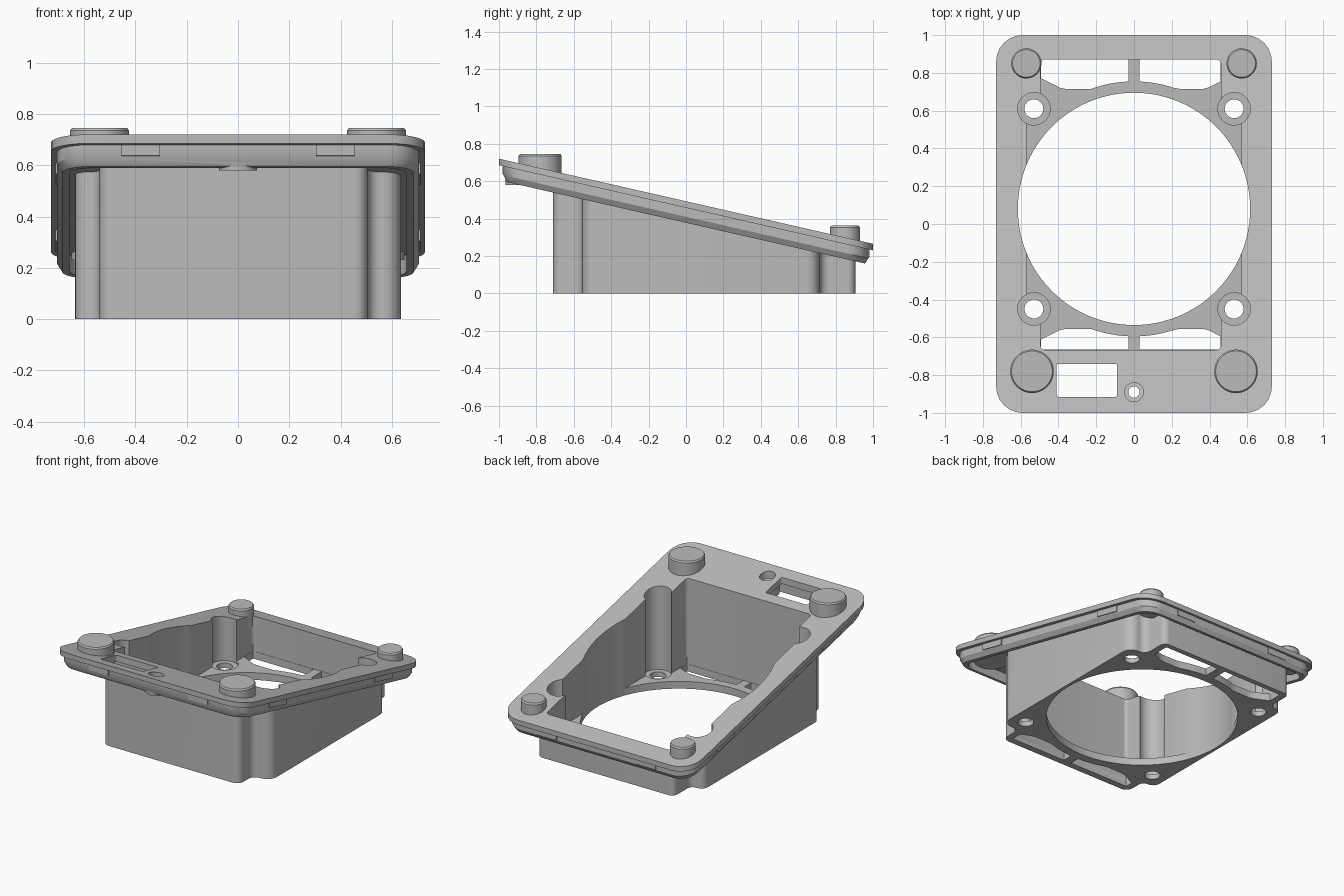
import bpy, bmesh, math
from mathutils import Vector

if "Cube" in bpy.data.objects:
    bpy.data.objects.remove(bpy.data.objects["Cube"])

grey = bpy.data.materials.new("light_grey")
grey.diffuse_color = (0.50, 0.50, 0.50, 1)
grey.use_nodes = True
grey.node_tree.nodes["Principled BSDF"].inputs["Base Color"].default_value = grey.diffuse_color


def slope(off):
    """Height of the sloped plate top, lowered by an offset."""
    return lambda y: 0.4925 - 0.2275 * y + off


def flat(z):
    return lambda y: z


def rounded(corners, n=6):
    """Outline from (x, y, radius) corners, convex or concave."""
    out = []
    for i, (x, y, r) in enumerate(corners):
        p = Vector((x, y))
        a = (Vector(corners[i - 1][:2]) - p).normalized()
        b = (Vector(corners[(i + 1) % len(corners)][:2]) - p).normalized()
        if r == 0:
            out.append(p)
            continue
        c = p + (a + b) * r          # right-angled corners
        for k in range(n + 1):
            t = k / n * math.pi / 2
            out.append(c - b * r * math.cos(t) - a * r * math.sin(t))
    return out


def rect(x0, x1, y0, y1, r=0.0):
    return rounded([(x0, y0, r), (x1, y0, r), (x1, y1, r), (x0, y1, r)])


def circle(x, y, r, n=48):
    return [Vector((x + r * math.cos(2 * math.pi * i / n),
                    y + r * math.sin(2 * math.pi * i / n))) for i in range(n)]


def loft(name, *sections):
    """Closed solid through (outline, height function) sections, bottom first."""
    bm = bmesh.new()
    rings = [[bm.verts.new((p.x, p.y, zf(p.y))) for p in pts] for pts, zf in sections]
    n = len(rings[0])
    bm.faces.new(rings[0][::-1])
    bm.faces.new(rings[-1])
    for lo, hi in zip(rings, rings[1:]):
        for i in range(n):
            j = (i + 1) % n
            bm.faces.new((lo[i], lo[j], hi[j], hi[i]))
    bmesh.ops.recalc_face_normals(bm, faces=bm.faces)
    me = bpy.data.meshes.new(name)
    bm.to_mesh(me)
    bm.free()
    me.materials.append(grey)
    ob = bpy.data.objects.new(name, me)
    bpy.context.collection.objects.link(ob)
    return ob


def prism(name, pts, lo, hi):
    return loft(name, (pts, lo), (pts, hi))


def boolean(ob, tool, op="DIFFERENCE"):
    m = ob.modifiers.new("cut", "BOOLEAN")
    m.operation, m.solver, m.object = op, "EXACT", tool
    bpy.context.view_layer.objects.active = ob
    bpy.ops.object.modifier_apply(modifier=m.name)


def cut(targets, pts, lo, hi):
    tool = prism("cutter", pts, lo, hi)
    for ob in targets:
        boolean(ob, tool)
    bpy.data.objects.remove(tool)


def add(ob, part):
    boolean(ob, part, "UNION")
    bpy.data.objects.remove(part)


# Sloped plate: flange on top, hollow chamfered rim below
plate = prism("sloped_plate", rect(-.73, .73, -1, 1, .14), slope(-.035), slope(0))
lip = rect(-.705, .705, -.975, .975, .12)
add(plate, loft("rim", (rect(-.685, .685, -.957, .957, .105), slope(-.115)),
                (lip, slope(-.083)), (lip, slope(-.02))))
cut([plate], rect(-.658, .658, -.93, .93, .09), slope(-.3), slope(-.045))

# Screw boss under the front edge
add(plate, prism("screw_boss", circle(0, -.89, .075), flat(.58), slope(-.02)))

# Body with stepped corners
body = prism("body", rounded([
    (-.54, -.71, .05), (.505, -.71, .05), (.505, -.555, .05), (.635, -.555, .07),
    (.635, .715, .07), (.505, .715, .05), (.505, .905, .04), (-.54, .905, .04),
    (-.54, .715, .04), (-.635, .715, .05), (-.635, -.555, .05), (-.54, -.555, .04)]),
    flat(0), slope(-.02))

# Interior, open at the top
both = [body, plate]
FLOOR = flat(.05)
screws = [(sx * .53, y) for sx in (-1, 1) for y in (-.45, .61)]
cut(both, rect(-.495, .46, -.667, .872, .025), FLOOR, flat(1))
cut(both, rect(-.57, .57, -.42, .58), FLOOR, flat(1))
for x, y in screws:
    cut(both, circle(x, y, .086), flat(.035), flat(1))
    cut([body], circle(x, y, .05, 32), flat(-.1), flat(.2))

# Large round opening
cut(both, circle(0, .08, .615, 96), flat(-.1), flat(1.2))


# Floor slots outside the ring, split by a centre rib
def slot(x0, x1, outer, sign):
    inner, n = [], 14
    for i in range(n + 1):
        x = x0 + (x1 - x0) * i / n
        ring = math.sqrt(.675 ** 2 - x * x)
        end = max(0, abs(x) - .38)
        inner.append(Vector((x, .08 + sign * (max(ring, .635) + end * .5))))
    return inner + [Vector((x1, outer)), Vector((x0, outer))]


for outer, sign in ((.87, 1), (-.665, -1)):
    for x0, x1 in ((-.493, -.03), (.03, .458)):
        cut([body], slot(x0, x1, outer, sign), flat(-.1), flat(.1))

# Cable window and countersunk screw hole in the plate
cut([plate], rect(-.41, -.09, -.915, -.74, .01), flat(.3), flat(1))
cut([plate], circle(0, -.89, .03, 32), flat(.3), flat(1))
cut([plate], circle(0, -.89, .05, 32), slope(-.05), flat(1))

# Round feet, upright with flat chamfered tops
for side, sx in (("left", -1), ("right", 1)):
    for end, x, y, r, lo, top in (("front", .54, -.78, .115, .60, .745),
                                  ("back", .57, .85, .08, .23, .362)):
        ring = circle(sx * x, y, r)
        loft(f"foot_{end}_{side}", (ring, flat(lo)), (ring, flat(top - .01)),
             (circle(sx * x, y, r - .007), flat(top)))

# Shallow clip pads around the rim
t = .006
for s in (-1, 1):
    for c in (-1, 1):
        x, y = c * .38, s * .975
        prism("end_clip", rect(x - .075, x + .075, y - t, y + t), slope(-.078), slope(-.036))
        x, y = s * .705, c * .575
        prism("side_clip", rect(x - t, x + t, y - .095, y + .095), slope(-.078), slope(-.036))

# Smooth curved walls, keep edges crisp
bpy.ops.object.select_all(action="DESELECT")
for ob in bpy.context.scene.objects:
    ob.select_set(True)
    bpy.context.view_layer.objects.active = ob
bpy.ops.object.shade_smooth_by_angle(angle=math.radians(30))
